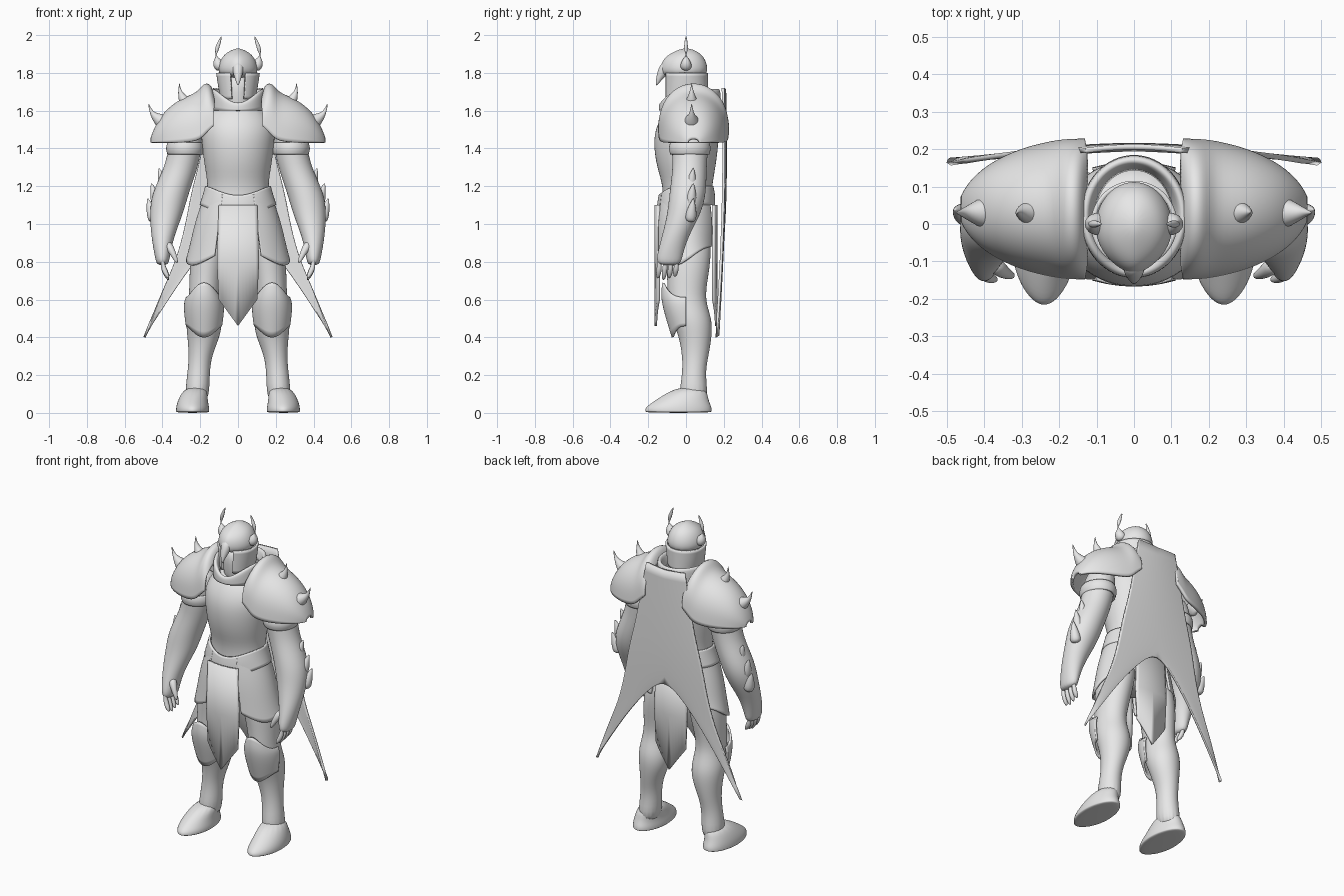
import bpy
import bmesh
from math import sin, cos, pi, radians, sqrt, copysign
from mathutils import Vector

default_cube = bpy.data.objects.get("Cube")
if default_cube:
    bpy.data.objects.remove(default_cube)

grey = bpy.data.materials.new("plain_grey")
grey.use_nodes = True
grey.diffuse_color = (.8, .8, .8, 1)
grey.node_tree.nodes["Principled BSDF"].inputs["Base Color"].default_value = grey.diffuse_color


def grid(name, rows, closed=False, capped=False, mirror=True, smooth=True, thickness=0):
    """Skin rows of points with quads, then mirror, smooth and thicken."""
    bm = bmesh.new()
    verts = [[bm.verts.new(point) for point in row] for row in rows]
    for low, high in zip(verts, verts[1:]):
        count = len(low)
        for i in range(count if closed else count - 1):
            following = (i + 1) % count
            bm.faces.new((low[i], low[following], high[following], high[i]))
    if capped:
        bm.faces.new(verts[0])
        bm.faces.new(verts[-1])
    bmesh.ops.recalc_face_normals(bm, faces=bm.faces)
    for face in bm.faces:
        face.smooth = True
    mesh = bpy.data.meshes.new(name)
    bm.to_mesh(mesh)
    bm.free()
    mesh.materials.append(grey)
    obj = bpy.data.objects.new(name, mesh)
    bpy.context.collection.objects.link(obj)
    if mirror:
        obj.modifiers.new("mirror", "MIRROR")
    if smooth:
        subsurf = obj.modifiers.new("smooth", "SUBSURF")
        subsurf.levels = subsurf.render_levels = 2
        subsurf.boundary_smooth = "PRESERVE_CORNERS"
    if thickness:
        solid = obj.modifiers.new("thickness", "SOLIDIFY")
        solid.thickness = thickness
        solid.offset = 0
    return obj


def spread(start, end, steps):
    """Evenly spaced values including both ends."""
    return [start + (end - start) * i / steps for i in range(steps + 1)]


def full_turn(sides):
    """Angles of a closed ring."""
    return spread(0, 2 * pi, sides)[:-1]


def loft(name, rings, mirror=True, point=1):
    """Stack ellipses (x, y, z, half width, half depth); point sharpens the front."""
    rows = []
    for x, y, z, width, depth in rings:
        row = []
        for angle in full_turn(sides=16):
            across, along = cos(angle), sin(angle)
            if along < 0:
                across = copysign(abs(across) ** point, across)
            row.append((x + width * across, y + depth * along, z))
        rows.append(row)
    return grid(name, rows, closed=True, capped=True, mirror=mirror)


def tube(name, path, mirror=True):
    """Tapering digit or spike along (x, y, z, radius) points."""
    points = [Vector(step[:3]) for step in path]
    rows = []
    for i, centre in enumerate(points):
        ahead = points[min(i + 1, len(points) - 1)]
        behind = points[max(i - 1, 0)]
        turn = (ahead - behind).to_track_quat("Z", "Y")
        radius = path[i][-1]
        rows.append([centre + turn @ Vector((cos(angle), sin(angle), 0)) * radius
                     for angle in full_turn(sides=8)])
    return grid(name, rows, closed=True, capped=True, mirror=mirror)


def wrap(name, centre, angles, levels, focus=-pi / 2, closed=False, mirror=True):
    """Plate bent round a centre; levels (width, depth, z, rise), rising at the focus."""
    rows = []
    for width, depth, z, rise in levels:
        rows.append([(centre[0] + width * cos(angle), centre[1] + depth * sin(angle),
                      z + rise * max(0, cos(angle - focus)) ** 3) for angle in angles])
    return grid(name, rows, closed=closed, mirror=mirror, thickness=.012)


def sheet(name, rows, y, bow=0, hang=0, smooth=True):
    """Hanging cloth with rows (inner x, inner z, outer x, outer z)."""
    points = []
    for inner_x, inner_z, outer_x, outer_z in rows:
        depth = y - hang * (outer_z - 1.4) ** 2
        points.append([(inner_x + (outer_x - inner_x) * t, depth + bow * t * t,
                        inner_z + (outer_z - inner_z) * t) for t in spread(0, 1, steps=6)])
    return grid(name, points, smooth=smooth, thickness=.014)


# Torso, belt and collar
loft("torso", [
    (0, 0, .86, .09, .09), (0, 0, .94, .18, .13), (0, 0, 1.05, .18, .13),
    (0, .01, 1.2, .16, .13), (0, 0, 1.3, .18, .16), (0, 0, 1.45, .2, .18),
    (0, .01, 1.55, .2, .16), (0, .03, 1.65, .1, .1)], mirror=False)
wrap("belt", (0, 0), full_turn(sides=24), [
    (.17, .14, 1.2, -.05), (.18, .15, 1.16, -.06), (.2, .15, 1.1, -.07)],
    closed=True, mirror=False)
wrap("collar", (0, .02), full_turn(sides=24), [
    (.14, .16, 1.6, 0), (.14, .16, 1.7, -.07), (.13, .15, 1.72, -.08), (.11, .13, 1.65, -.05)],
    closed=True, mirror=False)

# Head and horned helmet
loft("face", [(0, 0, 1.57, .08, .08), (0, 0, 1.66, .08, .09), (0, 0, 1.8, .09, .1)], mirror=False)
loft("helmet_dome", [
    (0, -.01, 1.77, .1, .12), (0, -.01, 1.83, .11, .13), (0, -.01, 1.88, .09, .11),
    (0, 0, 1.91, .06, .07), (0, 0, 1.93, .01, .02)], mirror=False, point=1.4)
wrap("cheek_guard", (0, 0), spread(-1.2, pi / 2, steps=16), [
    (.11, .11, 1.8, 0), (.1, .11, 1.73, 0), (.09, .11, 1.68, -.02)], focus=-.9)
tube("beak", [(0, -.09, 1.85, .04), (0, -.13, 1.8, .03), (0, -.16, 1.73, .003)], mirror=False)
tube("horn", [(.08, 0, 1.82, .04), (.12, 0, 1.86, .03), (.12, 0, 1.91, .02), (.085, 0, 2, .002)])

# Shoulder armour: arches over the arm with an elliptical outline from above
arches = []
for x, top in [(.13, 1.68), (.15, 1.74), (.18, 1.74), (.21, 1.69), (.3, 1.66),
               (.39, 1.59), (.44, 1.5), (.456, 1.45)]:
    half = .18 * sqrt(1 - ((x - .14) / .32) ** 2)
    bottom = max(1.43, 1.65 - x)
    arches.append([(x, .04 - half * cos(angle), bottom + (top - bottom) * abs(sin(angle)) ** .8)
                   for angle in spread(0, pi, steps=12)])
grid("pauldron", arches, thickness=.016)
tube("upper_shoulder_spike", [(.26, .03, 1.62, .05), (.29, .03, 1.66, .03), (.31, .03, 1.7, .01),
                              (.31, .03, 1.75, .002)])
tube("outer_shoulder_spike", [(.38, .03, 1.53, .06), (.43, .03, 1.56, .03), (.46, .03, 1.59, .01),
                              (.475, .03, 1.64, .002)])

# Arms, hands and forearm fins
loft("arm", [
    (.26, .03, 1.56, .08, .09), (.28, .02, 1.4, .09, .1), (.3, .02, 1.3, .09, .09),
    (.36, .01, 1.16, .1, .1), (.38, -.01, 1.05, .09, .09), (.4, -.06, .93, .06, .07),
    (.4, -.09, .82, .04, .07), (.4, -.09, .78, .03, .06)])
wrap("upper_arm_cuff", (.28, .02), full_turn(sides=16), [
    (.09, .1, 1.43, 0), (.1, .11, 1.4, 0), (.09, .1, 1.37, 0)], closed=True)
for y in spread(-.14, -.05, steps=3):
    tip = .7 + .3 * abs(y + .11)
    tube("finger", [(.4, y, .83, .02), (.4, y, .77, .02), (.365, y - .01, tip, .01)])
tube("thumb", [(.38, -.1, .9, .03), (.35, -.13, .86, .02), (.32, -.14, .79, .01)])
for x, z in [(.38, 1.2), (.42, 1.12), (.44, 1.04)]:
    tube("forearm_fin", [(x, .02, z - .03, .04), (x + .02, .03, z + .03, .03),
                         (x + .04, .04, z + .1, .002)])

# Legs, knee guards and boots
loft("leg", [
    (.11, .01, 1, .09, .11), (.15, .01, .86, .1, .13), (.17, .01, .72, .09, .11),
    (.18, 0, .6, .08, .1), (.18, .03, .5, .1, .11), (.18, .05, .41, .09, .09),
    (.2, .05, .3, .06, .07), (.21, .04, .2, .06, .06), (.22, .04, .04, .07, .09)])
wrap("knee_guard", (.18, 0), spread(-pi, 0, steps=16), [
    (.09, .12, .61, .08), (.1, .13, .59, .03), (.1, .11, .53, 0), (.09, .07, .46, -.06)])
loft("boot", [
    (.24, -.04, 0, .09, .18), (.24, -.04, .01, .09, .18), (.24, -.04, .03, .09, .18),
    (.24, -.02, .07, .08, .14), (.22, .03, .14, .06, .08)], point=1.15)

# Hip plates, tabards and split cape
wrap("hip_plate", (0, 0), spread(-1.1, 1, steps=16), [
    (.17, .14, 1.16, 0), (.22, .16, 1.02, 0), (.25, .16, .92, -.05), (.27, .16, .88, -.1)],
    focus=radians(-25))
for name, y in [("front_tabard", -.16), ("back_tabard", .16)]:
    sheet(name, [(0, 1.1, .1, 1.1), (0, .8, .11, .8), (0, .46, .1, .6)], y, bow=-y / 10, smooth=False)
sheet("cape", [
    (0, 1.71, .13, 1.72), (0, 1.5, .17, 1.5), (0, 1.3, .2, 1.34), (0, 1.15, .25, 1.16),
    (0, 1.03, .28, .98), (.11, .95, .33, .8), (.28, .74, .4, .65), (.49, .41, .495, .4)],
    y=.21, bow=-.01, hang=.04)
